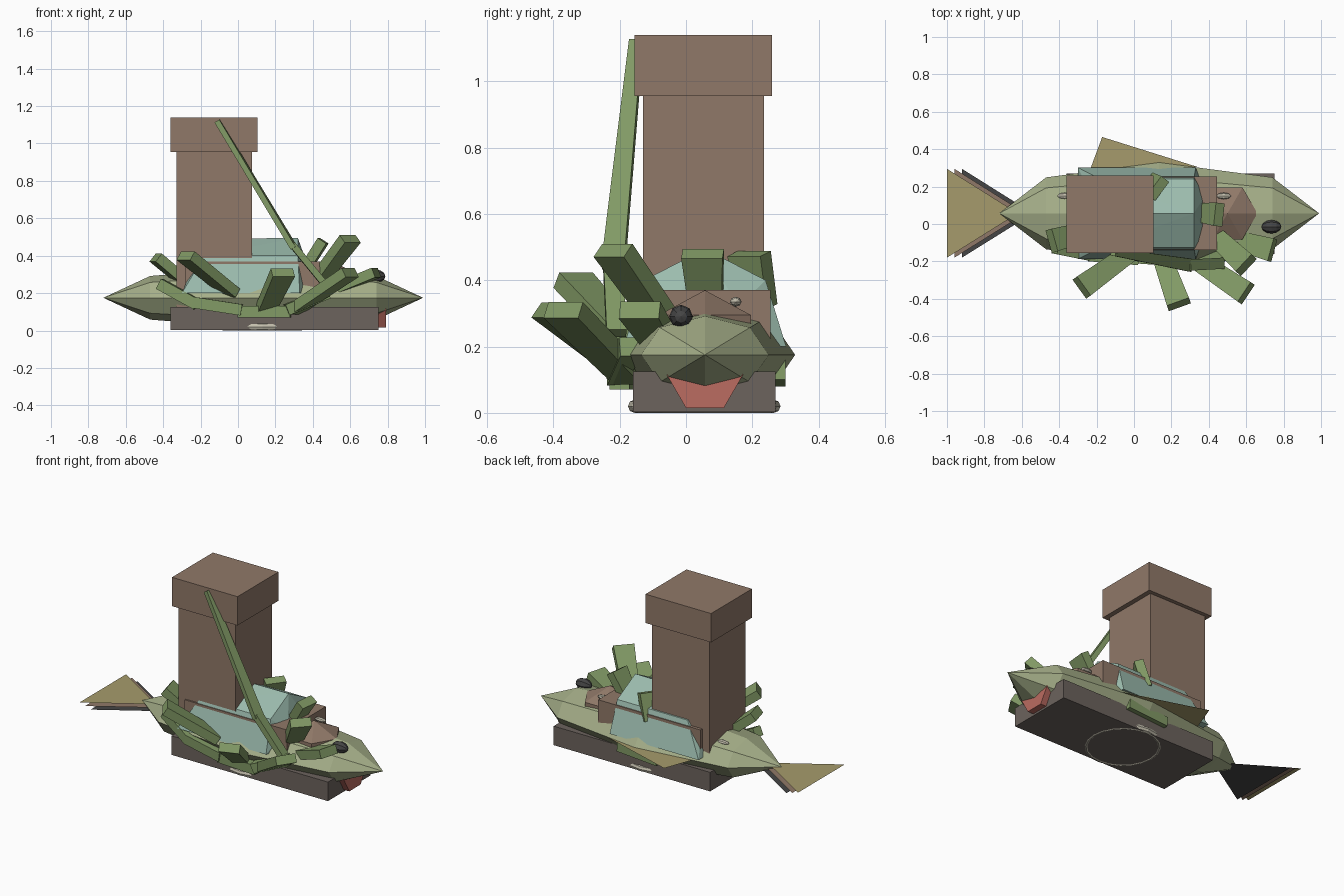
import bpy, bmesh, math
from mathutils import Vector, Matrix

if "Cube" in bpy.data.objects:
    bpy.data.objects.remove(bpy.data.objects["Cube"])

MATS = {}


def material(name, rgb):
    m = bpy.data.materials.new(name)
    m.diffuse_color = (*rgb, 1)
    m.use_nodes = True
    m.node_tree.nodes["Principled BSDF"].inputs["Base Color"].default_value = m.diffuse_color
    MATS[name] = m


material("slate", (0.15, 0.125, 0.11))
material("clay", (0.28, 0.19, 0.14))
material("moss", (0.38, 0.43, 0.25))
material("leaf", (0.22, 0.32, 0.13))
material("teal", (0.33, 0.50, 0.42))
material("sand", (0.38, 0.33, 0.15))
material("coral", (0.50, 0.15, 0.12))
material("dark", (0.06, 0.06, 0.06))
material("pale", (0.55, 0.52, 0.42))


def finish(name, bm, mat):
    me = bpy.data.meshes.new(name)
    bmesh.ops.recalc_face_normals(bm, faces=bm.faces)
    bm.to_mesh(me)
    bm.free()
    ob = bpy.data.objects.new(name, me)
    bpy.context.collection.objects.link(ob)
    me.materials.append(MATS[mat])
    return ob


def box(name, lo, hi, mat):
    bm = bmesh.new()
    lo, hi = Vector(lo), Vector(hi)
    bmesh.ops.create_cube(bm, size=1, matrix=Matrix.Translation((lo + hi) / 2)
                          @ Matrix.Diagonal((*(hi - lo), 1)))
    return finish(name, bm, mat)


def hull(name, points, mat):
    bm = bmesh.new()
    for p in points:
        bm.verts.new(p)
    bmesh.ops.convex_hull(bm, input=bm.verts)
    return finish(name, bm, mat)


def sphere(name, center, radii, seg, rings, mat):
    # poles lie along x
    bm = bmesh.new()
    bmesh.ops.create_uvsphere(bm, u_segments=seg, v_segments=rings, radius=1)
    bm.transform(Matrix.Translation(center) @ Matrix.Diagonal((*radii, 1))
                 @ Matrix.Rotation(math.pi / 2, 4, 'Y'))
    return finish(name, bm, mat)


def bar(name, a, b, wa, wb, thick):
    # flat tapered blade from a to b
    a, b = Vector(a), Vector(b)
    d = (b - a).normalized()
    w = d.cross(Vector((0, 0, 1))).normalized()
    n = w.cross(d) * thick / 2
    return hull(name, [p + w * (s * wd / 2) + n * t for p, wd in ((a, wa), (b, wb))
                       for s in (-1, 1) for t in (-1, 1)], "leaf")


def flat(name, pts, mat):
    bm = bmesh.new()
    bm.faces.new([bm.verts.new(p) for p in pts])
    return finish(name, bm, mat)


# plinth with ring foot
box("plinth", (-0.36, -0.16, 0.003), (0.75, 0.27, 0.125), "slate")
bpy.ops.mesh.primitive_torus_add(location=(0.13, 0.055, 0.02), major_radius=0.21,
                                 minor_radius=0.02, major_segments=20, minor_segments=8)
ring = bpy.context.object
ring.name = "ring_foot"
ring.data.materials.append(MATS["pale"])

# faceted spindle body
sphere("body", (0.135, 0.057, 0.175), (0.855, 0.272, 0.165), 8, 4, "moss")

# layered tail fin and side fin
for i, mat in enumerate(("sand", "clay", "dark")):
    s, z = 0.04 * i, 0.175 - 0.012 * i
    flat(f"tail_fin_{i}", [(-0.62 + s, 0.057, z), (-1 + s, 0.295, z), (-1 + s, -0.18, z)], mat)
flat("side_fin", [(-0.25, 0.25, 0.175), (0.34, 0.305, 0.175), (-0.17, 0.465, 0.175)], "sand")

# chimney
box("chimney", (-0.33, -0.13, 0.12), (0.075, 0.235, 0.96), "clay")
box("chimney_cap", (-0.36, -0.155, 0.955), (0.105, 0.26, 1.14), "clay")

# cabin and its faceted canopy
box("cabin", (-0.28, -0.14, 0.15), (0.445, 0.255, 0.37), "clay")
C = 0.057
pts = [(-0.18, C, 0.49), (0.32, C, 0.495)]
for s in (-1, 1):
    pts += [(-0.30, C + s * 0.245, 0.20), (0.33, C + s * 0.245, 0.20),
            (-0.18, C + s * 0.183, 0.40), (0.32, C + s * 0.183, 0.40),
            (0.383, C + s * 0.10, 0.32), (0.383, C + s * 0.10, 0.20)]
hull("canopy", pts, "teal")

# six-sided head mound
mound = [(0.5, C, 0.37)]
for k in range(6):
    a = k * math.pi / 3
    mound += [(0.5 + 0.16 * math.cos(a), C + 0.16 * math.sin(a), z) for z in (0.2, 0.295)]
hull("head_mound", mound, "clay")

# mouth
hull("mouth", [(x, C + 0.115 * math.cos(k * math.pi / 3),
                0.115 + 0.115 * math.sin(k * math.pi / 3))
               for k in range(6) for x in (0.70, 0.79)], "coral")

# eye and pale pebbles
sphere("eye", (0.735, -0.015, 0.29), (0.053, 0.036, 0.036), 8, 6, "dark")
for i, p in enumerate([(0.48, 0.15, 0.335), (-0.37, 0.15, 0.275), (0.72, -0.05, 0.25)]):
    sphere(f"pebble_{i}", p, (0.04, 0.018, 0.015), 8, 4, "pale")

# leaves: root, tip
leaves = [((0.44, -0.07, 0.28), (0.60, -0.22, 0.49)),
          ((0.36, 0.06, 0.33), (0.455, 0.05, 0.48)),
          ((0.52, -0.08, 0.22), (0.74, -0.14, 0.31)),
          ((0.30, -0.17, 0.11), (0.60, -0.37, 0.31)),
          ((0.15, -0.18, 0.12), (0.24, -0.43, 0.31)),
          ((-0.03, -0.16, 0.20), (-0.28, -0.34, 0.40)),
          ((-0.26, -0.04, 0.24), (-0.44, -0.09, 0.39)),
          ((0.09, 0.22, 0.32), (0.13, 0.19, 0.48))]
for i, (a, b) in enumerate(leaves):
    bar(f"leaf_{i}", a, b, 0.10, 0.125, 0.055)

# low garland around the hull
for i, (a, b) in enumerate([((-0.42, -0.13, 0.25), (-0.22, -0.17, 0.14)),
                            ((-0.24, -0.17, 0.15), (0.02, -0.19, 0.11)),
                            ((0.0, -0.18, 0.10), (0.28, -0.20, 0.10)),
                            ((0.26, -0.21, 0.11), (0.48, -0.17, 0.20)),
                            ((0.0, 0.27, 0.11), (0.28, 0.27, 0.13))]):
    bar(f"garland_{i}", a, b, 0.06, 0.06, 0.06)

# bent grass blade against the chimney
bar("blade_root", (0.47, -0.21, 0.24), (0.29, -0.22, 0.46), 0.06, 0.06, 0.035)
bar("blade_tip", (0.30, -0.22, 0.44), (-0.11, -0.15, 1.12), 0.07, 0.04, 0.03)
